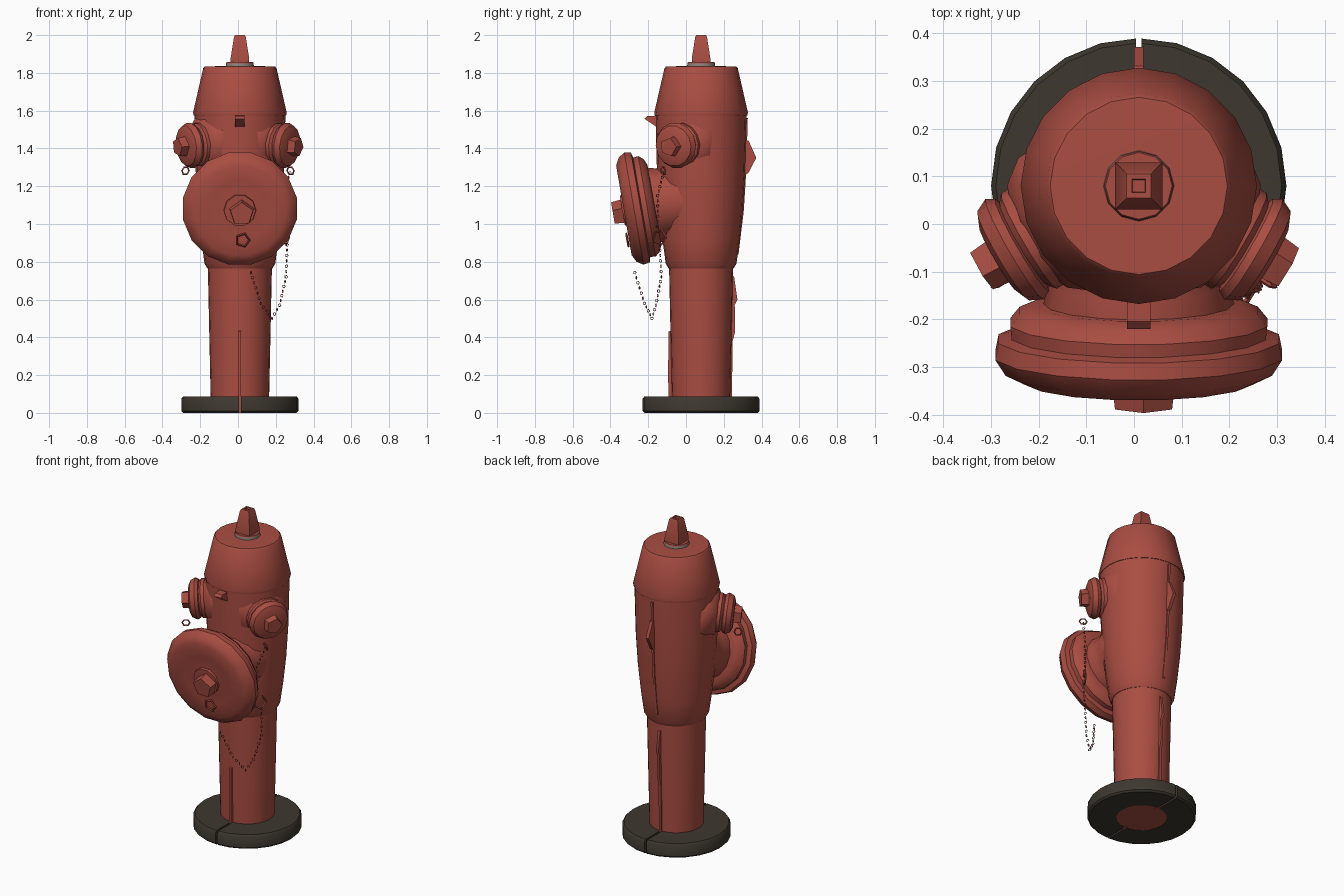
import bpy, bmesh, math
from mathutils import Vector, Matrix

cube = bpy.data.objects.get("Cube")
if cube:
    bpy.data.objects.remove(cube, do_unlink=True)


def material(name, rgb):
    m = bpy.data.materials.new(name)
    m.use_nodes = True
    color = (*rgb, 1)
    m.diffuse_color = color
    m.node_tree.nodes["Principled BSDF"].inputs["Base Color"].default_value = color
    return m


RED = material("faded red paint", (0.40, 0.075, 0.055))
DARK = material("dark iron", (0.047, 0.039, 0.029))
GREY = material("worn metal", (0.26, 0.23, 0.21))
AXIS = Vector((0.01, 0.08, 0))
UP = (0, 0, 1)


def revolve(bm, profile, sides, origin, direction=UP, turn=0.0, closed=False):
    """Revolve (radius, height) points about a direction."""
    rot = Vector(direction).normalized().to_track_quat('Z', 'Y').to_matrix().to_4x4()
    mat = Matrix.Translation(origin) @ rot @ Matrix.Rotation(turn, 4, 'Z')
    rings = []
    for r, z in profile:
        if r == 0:
            rings.append([bm.verts.new(mat @ Vector((0, 0, z)))] * sides)
        else:
            angles = [math.tau * i / sides for i in range(sides)]
            rings.append([bm.verts.new(mat @ Vector((r * math.cos(a), r * math.sin(a), z)))
                          for a in angles])
    pairs = list(zip(rings, rings[1:]))
    if closed:
        pairs.append((rings[-1], rings[0]))
    for low, high in pairs:
        for i in range(sides):
            j = (i + 1) % sides
            corners = list(dict.fromkeys((low[i], low[j], high[j], high[i])))
            if len(corners) > 2:
                bm.faces.new(corners)


def finish(bm, name, mat):
    bmesh.ops.recalc_face_normals(bm, faces=bm.faces)
    mesh = bpy.data.meshes.new(name)
    bm.to_mesh(mesh)
    bm.free()
    mesh.materials.append(mat)
    obj = bpy.data.objects.new(name, mesh)
    bpy.context.collection.objects.link(obj)
    return obj


def lathe(name, mat, *args, **kw):
    bm = bmesh.new()
    revolve(bm, *args, **kw)
    return finish(bm, name, mat)


def torus(bm, major, minor, origin, direction, sides=6):
    loop = [(major + minor, 0), (major, minor), (major - minor, 0), (major, -minor)]
    revolve(bm, loop, sides, origin, direction, closed=True)


def fin(name, outline, width):
    """Thin plate in the y-z plane, on the body's seam."""
    bm = bmesh.new()
    face = bm.faces.new([bm.verts.new((AXIS.x - width / 2, y, z)) for y, z in outline])
    out = bmesh.ops.extrude_face_region(bm, geom=[face])["geom"]
    bmesh.ops.translate(bm, vec=(width, 0, 0),
                        verts=[v for v in out if isinstance(v, bmesh.types.BMVert)])
    return finish(bm, name, RED)


# Ground flange: two half rings with a narrow gap
for side, label in ((1, "left"), (-1, "right")):
    bm = bmesh.new()
    revolve(bm, [(0.145, 0), (0.30, 0), (0.31, 0.01), (0.31, 0.075), (0.30, 0.088), (0.145, 0.088)],
            24, AXIS, closed=True)
    bmesh.ops.bisect_plane(bm, geom=bm.verts[:] + bm.edges[:] + bm.faces[:],
                           plane_co=(AXIS.x + side * 0.006, 0, 0),
                           plane_no=(-side, 0, 0), clear_outer=True)
    bmesh.ops.holes_fill(bm, edges=[e for e in bm.edges if e.is_boundary])
    finish(bm, "base_flange_" + label, DARK)

# Barrel, upper body and bonnet
lathe("lower_barrel", RED, [(0, 0.002), (0.152, 0.002), (0.155, 0.09), (0.17, 0.79), (0, 0.79)], 24, AXIS)
lathe("upper_body", RED, [(0, 0.765), (0.172, 0.765), (0.187, 0.79), (0.205, 0.92), (0.222, 1.08),
                          (0.234, 1.28), (0.241, 1.575), (0, 1.575)], 24, AXIS)
lathe("bonnet", RED, [(0, 1.57), (0.245, 1.575), (0.248, 1.59), (0.225, 1.69), (0.194, 1.825),
                      (0.186, 1.834), (0, 1.838)], 20, AXIS)

# Top operating nut
lathe("nut_collar", GREY, [(0, 1.83), (0.075, 1.83), (0.072, 1.852), (0, 1.852)], 12, AXIS)
lathe("nut_collar_lid", RED, [(0, 1.85), (0.073, 1.85), (0.07, 1.857), (0, 1.857)], 12, AXIS)
lathe("top_nut", RED, [(0, 1.85), (0.070, 1.855), (0.070, 1.875), (0.044, 1.99), (0.036, 2.0),
                       (0.02, 2.0), (0.018, 1.99), (0, 1.99)], 4, AXIS, turn=math.pi / 4)

# Large front outlet with its cap, tilted slightly down
front = Vector((0.01, -0.325, 1.073))
front_dir = Vector((0, -0.985, -0.17))
lathe("front_outlet_neck", RED, [(0, -0.12), (0.195, -0.12), (0.2, -0.16), (0.19, -0.2), (0.19, -0.25),
                                 (0.205, -0.30), (0.2, -0.345), (0, -0.345)], 16, front, front_dir)
lathe("front_cap", RED, [(0, 0.0), (0.085, 0.0), (0.16, -0.004), (0.245, 0.004), (0.285, -0.016),
                         (0.307, -0.05), (0.3, -0.085), (0.272, -0.092), (0.275, -0.12),
                         (0.255, -0.145), (0.22, -0.16), (0, -0.16)],
      16, front, front_dir, turn=math.pi / 16)
lathe("front_cap_boss", RED, [(0.088, -0.01), (0.084, 0.012), (0, 0.014)], 10, front, front_dir)
lathe("front_cap_nut", RED, [(0.07, 0), (0.063, 0.062), (0, 0.062)], 5,
      front + Vector((0.01, 0, -0.01)), front_dir, turn=math.pi / 2)

# Small outlets on both sides
for side, label in ((1, "left"), (-1, "right")):
    spot = Vector((side * 0.285, -0.073, 1.412))
    aim = Vector((side * 0.86, -0.5, -0.1))
    lathe(label + "_outlet_boss", RED, [(0, -0.085), (0.1, -0.085), (0.135, -0.1), (0.175, -0.15),
                                        (0.18, -0.22), (0, -0.22)], 8, spot, aim, turn=math.pi / 8)
    lathe(label + "_outlet_cap", RED, [(0, 0.0), (0.08, 0.0), (0.108, -0.012), (0.122, -0.04),
                                       (0.112, -0.058), (0.101, -0.062), (0.116, -0.075),
                                       (0.116, -0.095), (0.095, -0.11), (0, -0.11)], 14, spot, aim)
    lathe(label + "_cap_nut", RED, [(0.056, -0.01), (0.05, 0.042), (0, 0.042)], 5, spot, aim)
    bm = bmesh.new()
    torus(bm, 0.022, 0.005, (side * 0.278, -0.12, 1.282), (side * 0.5, 0.8, 0.2), 6)
    finish(bm, label + "_cap_loop", RED)

# Seam ribs, lug and rear hinge tab
fin("front_lug", [(-0.10, 1.575), (-0.205, 1.572), (-0.22, 1.557), (-0.15, 1.51), (-0.10, 1.50)], 0.05)
fin("front_seam_rib", [(-0.05, 0), (-0.09, 0), (-0.095, 0.2), (-0.092, 0.43), (-0.05, 0.45)], 0.014)
fin("rear_lower_rib", [(0.2, 0.0), (0.242, 0.0), (0.247, 0.38), (0.26, 0.43), (0.258, 0.57),
                       (0.272, 0.6), (0.255, 0.72), (0.2, 0.76)], 0.016)
fin("rear_upper_rib", [(0.23, 0.8), (0.278, 0.84), (0.306, 1.07), (0.319, 1.28), (0.327, 1.56),
                       (0.23, 1.57)], 0.014)
fin("rear_tab", [(0.3, 1.25), (0.33, 1.27), (0.372, 1.35), (0.332, 1.44), (0.3, 1.45)], 0.02)

# Chain rings and hanging chain
bm = bmesh.new()
torus(bm, 0.036, 0.006, (0.025, -0.31, 0.915), front_dir, 5)
torus(bm, 0.04, 0.006, (0.25, -0.14, 0.93), (0.8, -0.5, 0), 5)
finish(bm, "chain_rings", RED)


def chain(name, points, gap=0.028):
    bm = bmesh.new()
    count = 0
    for a, b in zip(map(Vector, points), map(Vector, points[1:])):
        steps = max(1, round((b - a).length / gap))
        for i in range(steps):
            flat = (1, 0.4, 0) if count % 2 else (0.4, -1, 0)
            torus(bm, 0.008, 0.0022, a.lerp(b, i / steps), flat, 5)
            count += 1
    finish(bm, name, RED)


chain("outlet_chain", [(0.275, -0.12, 1.27), (0.235, -0.15, 1.15), (0.24, -0.15, 0.96)])
chain("hanging_chain", [(0.26, -0.14, 0.89), (0.255, -0.13, 0.72), (0.22, -0.16, 0.57),
                        (0.18, -0.18, 0.5), (0.12, -0.22, 0.58), (0.06, -0.28, 0.77)])

# Smooth shading with crisp edges
bpy.ops.object.select_all(action='DESELECT')
for obj in bpy.context.collection.objects:
    if obj.type == 'MESH':
        obj.select_set(True)
        bpy.context.view_layer.objects.active = obj
bpy.ops.object.shade_smooth_by_angle(angle=math.radians(38))
